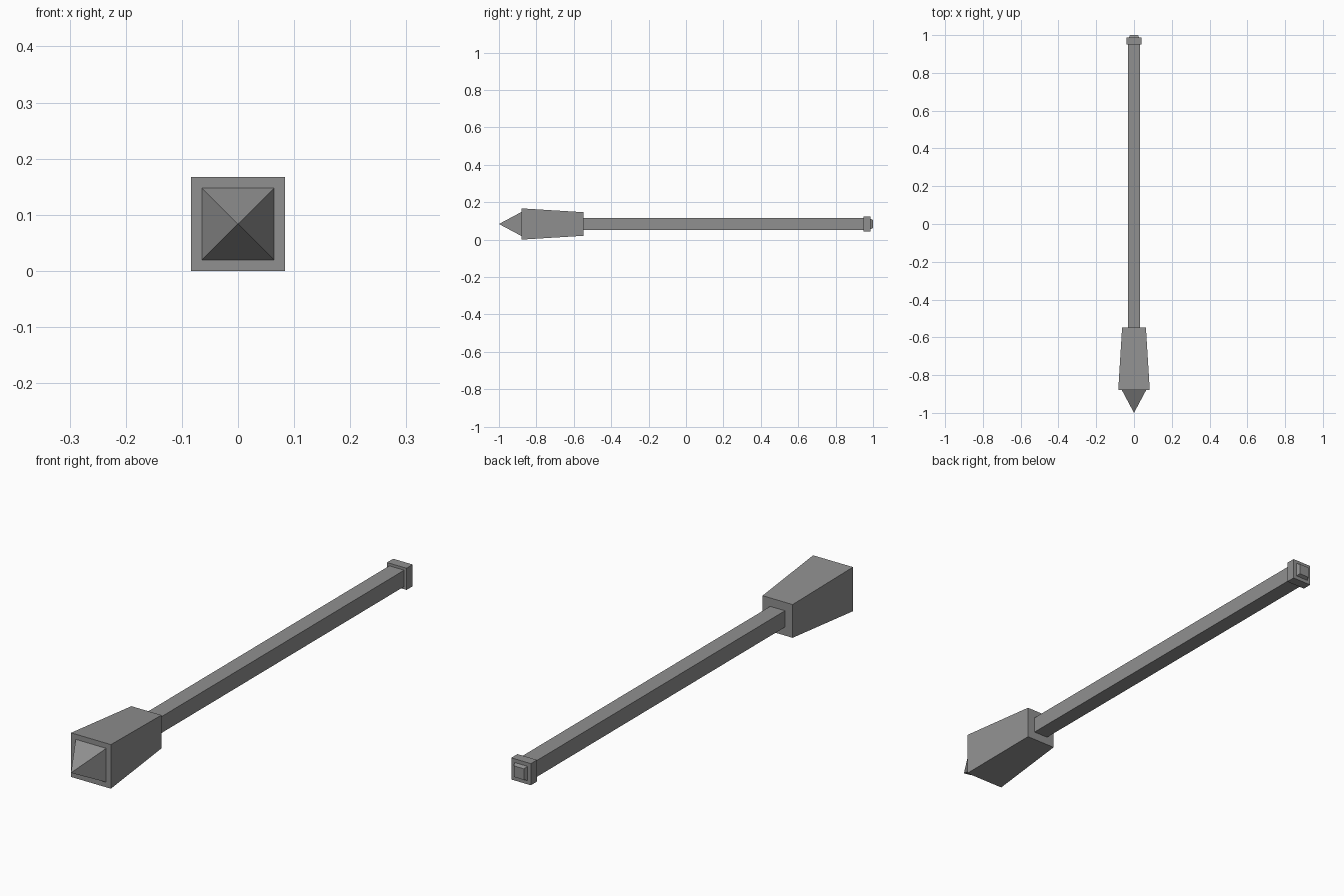
import bpy
import bmesh

cube = bpy.data.objects.get("Cube")
if cube:
    bpy.data.objects.remove(cube, do_unlink=True)

AXIS_Z = 0.0835
CORNERS = ((-1, -1), (1, -1), (1, 1), (-1, 1))

grey = bpy.data.materials.new("iron grey")
grey.use_nodes = True
colour = (0.28, 0.28, 0.28, 1)
grey.diffuse_color = colour
grey.node_tree.nodes["Principled BSDF"].inputs["Base Color"].default_value = colour


def square_loft(name, sections, cap_front=True, cap_back=True):
    """Join square sections (y, half width) along the shaft axis; zero width is a point."""
    bm = bmesh.new()
    rings = []
    for y, half in sections:
        if half == 0:
            rings.append([bm.verts.new((0, y, AXIS_Z))] * 4)
        else:
            rings.append([bm.verts.new((sx * half, y, AXIS_Z + sz * half))
                          for sx, sz in CORNERS])
    for a, b in zip(rings, rings[1:]):
        for i in range(4):
            j = (i + 1) % 4
            loop = dict.fromkeys((a[i], a[j], b[j], b[i]))
            bm.faces.new(list(loop))
    if cap_front:
        bm.faces.new(rings[0])
    if cap_back:
        bm.faces.new(rings[-1][::-1])
    # The first ring faces -y, so this winding already points outwards
    mesh = bpy.data.meshes.new(name)
    bm.to_mesh(mesh)
    bm.free()
    mesh.materials.append(grey)
    obj = bpy.data.objects.new(name, mesh)
    bpy.context.collection.objects.link(obj)
    return obj


# Pointed tip on the front of the head
square_loft("tip", [(-1, 0), (-0.88, 0.064)], cap_front=False, cap_back=False)
# Head, widening towards the front
square_loft("head", [(-0.88, 0.0835), (-0.548, 0.063)])
# Long square handle
square_loft("handle", [(-0.548, 0.031), (0.95, 0.031)], cap_front=False, cap_back=False)
# Pommel block and its small tapered end stud
square_loft("pommel", [(0.95, 0.041), (0.987, 0.041)])
square_loft("pommel_stud", [(0.987, 0.027), (1, 0.021)], cap_front=False)
